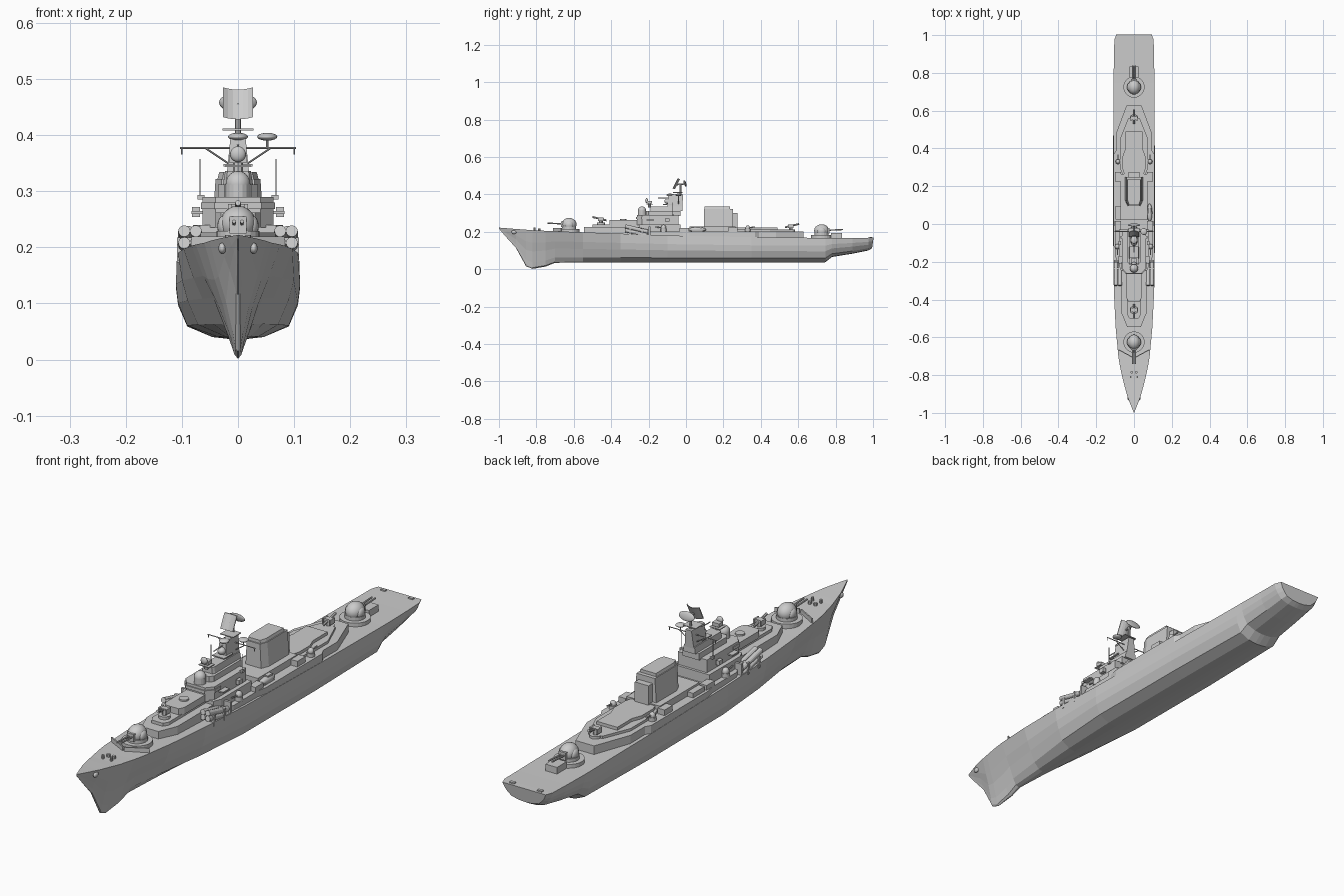
import bpy, bmesh, math
from mathutils import Vector, Matrix


def make(name, bm, smooth=False):
    bmesh.ops.recalc_face_normals(bm, faces=bm.faces)
    me = bpy.data.meshes.new(name)
    bm.to_mesh(me)
    bm.free()
    for p in me.polygons:
        p.use_smooth = smooth
    ob = bpy.data.objects.new(name, me)
    bpy.context.collection.objects.link(ob)
    return ob


def prism(name, half, z0, z1, top=1.0, shift=0.0):
    """Mirrored plan outline (x, y) extruded upward; top scales x, shift moves y."""
    pts = half + [(-x, y) for x, y in reversed(half) if x > 0]
    bm = bmesh.new()
    lo = [bm.verts.new((x, y, z0)) for x, y in pts]
    hi = [bm.verts.new((x * top, y + shift, z1)) for x, y in pts]
    n = len(pts)
    bm.faces.new(lo)
    bm.faces.new(hi)
    for i in range(n):
        bm.faces.new((lo[i], lo[(i + 1) % n], hi[(i + 1) % n], hi[i]))
    return make(name, bm)


def box(name, c, s, rx=0.0, rz=0.0):
    bm = bmesh.new()
    m = (Matrix.Translation(c) @ Matrix.Rotation(rz, 4, 'Z') @ Matrix.Rotation(rx, 4, 'X')
         @ Matrix.Diagonal((*s, 1)))
    bmesh.ops.create_cube(bm, size=1, matrix=m)
    return make(name, bm)


def rod(name, a, b, r, r2=None, n=8):
    a, b = Vector(a), Vector(b)
    d = b - a
    bm = bmesh.new()
    m = Matrix.Translation((a + b) / 2) @ d.to_track_quat('Z', 'Y').to_matrix().to_4x4()
    bmesh.ops.create_cone(bm, cap_ends=True, segments=n, radius1=r,
                          radius2=r if r2 is None else r2, depth=d.length, matrix=m)
    return make(name, bm)


def ball(name, c, s, rx=0.0):
    bm = bmesh.new()
    m = Matrix.Translation(c) @ Matrix.Rotation(rx, 4, 'X') @ Matrix.Diagonal((*s, 1))
    bmesh.ops.create_uvsphere(bm, u_segments=16, v_segments=10, radius=1, matrix=m)
    return make(name, bm, True)


# Hull: stations of y, deck half width, deck z, keel z, fullness
stations = [(-1, .001, .222, .216, 0), (-.96, .017, .219, .17, 0), (-.91, .036, .215, .115, 0),
            (-.855, .051, .211, .015, 0), (-.82, .06, .208, .002, .03), (-.75, .075, .205, .014, .12),
            (-.7, .083, .203, .034, .2), (-.55, .097, .197, .036, .42), (-.35, .107, .19, .036, .75),
            (-.1, .109, .18, .036, 1), (.35, .109, .171, .036, 1), (.745, .108, .167, .037, .9),
            (.78, .108, .167, .065, .85), (.89, .106, .167, .083, .8), (.975, .104, .168, .1, .75),
            (.995, .094, .168, .112, .7)]
levels = [(1, 1, 1), (.68, .68, 1.015), (.45, .42, .98), (.17, .18, .83), (.03, .09, .42), (0, .0, .1)]
bm = bmesh.new()
rings = []
for y, w, zd, zk, f in stations:
    half = [(w * (v + (u - v) * f), zk + (zd - zk) * t) for t, v, u in levels]
    half[-1] = (max(half[-1][0], .0005), half[-1][1])
    aft = [(1 if y > .98 else 0) * .008 * t for t, _, _ in levels]
    ring = [(x, y + a, z) for (x, z), a in zip(half, aft)]
    ring += [(-x, b, z) for x, b, z in reversed(ring)]
    rings.append([bm.verts.new(p) for p in ring])
for a, b in zip(rings, rings[1:]):
    for i in range(12):
        j = (i + 1) % 12
        bm.faces.new((a[i], a[j], b[j], b[i]))
bm.faces.new(rings[0])
bm.faces.new(rings[-1])
make("hull", bm)

# Deckhouses, bow to stern
prism("forward_deckhouse", [(.036, -.545), (.067, -.47), (.067, -.3), (.067, -.2)], .18, .226)
prism("launcher_deck", [(.024, -.5), (.036, -.48), (.036, -.24)], .22, .238)
prism("magazine", [(.03, -.41), (.04, -.39), (.04, -.25)], .235, .262)
prism("main_deckhouse", [(.078, -.22), (.1, -.17), (.1, -.02), (.108, .02), (.108, .37),
                         (.095, .39), (.095, .48), (.04, .627)], .16, .202)
prism("bridge_base", [(.068, -.25), (.08, -.22), (.08, -.03)], .185, .24)
prism("bridge", [(.04, -.262), (.063, -.235), (.063, -.04)], .235, .29)
prism("bridge_windows", [(.042, -.266), (.066, -.238), (.066, -.2)], .268, .28)
prism("upper_bridge", [(.024, -.215), (.036, -.2), (.036, -.03)], .285, .312)
prism("mast_house", [(.022, -.19), (.027, -.18), (.027, -.02)], .31, .336, .85)
prism("funnel_base", [(.072, .02), (.072, .265)], .2, .228)
prism("funnel", [(.034, .095), (.047, .125), (.047, .25)], .22, .322, .85)
prism("funnel_cap", [(.028, .1), (.037, .125), (.037, .235)], .32, .334, .9)
prism("funnel_annex", [(.03, .24), (.03, .275)], .22, .3)
prism("hangar", [(.06, .26), (.075, .3), (.075, .45), (.03, .56)], .2, .212)
prism("hangar_roof", [(.05, .26), (.06, .29), (.06, .36), (.045, .4), (.045, .49)], .21, .224)


# Twin gun mounts; d is the facing direction along y
def gun(tag, y, z, d):
    rod(tag + "_gun_ring", (0, y, z - .02), (0, y, z + .012), .056, n=24)
    rod(tag + "_gun_collar", (0, y, z + .01), (0, y, z + .025), .038, n=20)
    ball(tag + "_gun_house", (0, y, z + .036), (.033, .04, .034))
    box(tag + "_gun_mantlet", (0, y + d * .03, z + .036), (.03, .025, .03))
    for s in (-1, 1):
        rod(tag + "_barrel", (s * .007, y + d * .03, z + .038), (s * .007, y + d * .115, z + .042), .0035)
        ball(tag + "_gun_ear", (s * .025, y, z + .033), (.012, .022, .02))


gun("forward", -.625, .204, -1)
gun("aft", .725, .17, 1)
box("aft_deck_box", (0, .805, .18), (.05, .06, .026))


# Rail missile launchers
def launcher(y, z, d):
    rod("launcher_base", (0, y, z), (0, y, z + .012), .022, n=16)
    rod("launcher_post", (0, y, z), (0, y, z + .032), .01)
    box("launcher_head", (0, y, z + .032), (.034, .02, .014))
    rod("launcher_rail", (0, y + d * .045, z + .042), (0, y - d * .03, z + .024), .005)
    for s in (-1, 1):
        box("launcher_arm", (s * .015, y, z + .03), (.006, .03, .02))


launcher(-.455, .237, -1)
launcher(.56, .2, 1)

# Breakwater, launch tubes, deck fittings on both sides
for s in (-1, 1):
    box("breakwater", (s * .042, -.687, .209), (.09, .005, .02), rz=s * .5)
    for i in range(2):
        for j in range(2):
            x, z = s * (.075 + .021 * i), .223 - .021 * j
            rod("missile_tube", (x, -.325, z + .006), (x, -.205, z - .022), .0105, n=12)
    for y in (-.3, -.235):
        box("tube_cradle", (s * .086, y, .195), (.046, .01, .045))
    box("tube_screen", (s * .088, -.195, .205), (.038, .01, .045))
    rod("light_gun_base", (s * .085, .33, .2), (s * .085, .33, .216), .015, n=12)
    ball("light_gun_dome", (s * .085, .33, .22), (.012, .012, .014))
    rod("light_gun_barrel", (s * .085, .335, .222), (s * .085, .368, .226), .003)
    rod("side_gun_base", (s * .088, -.12, .2), (s * .088, -.12, .218), .015, n=12)
    ball("side_gun_dome", (s * .088, -.12, .222), (.013, .014, .016))
    rod("side_gun_barrel", (s * .088, -.13, .222), (s * .088, -.165, .226), .003)
    box("bridge_wing", (s * .07, -.19, .262), (.026, .04, .005))
    box("wing_sensor", (s * .075, -.1, .263), (.014, .022, .018))
    rod("whip_aerial", (s * .068, -.07, .285), (s * .068, -.07, .357), .0012, n=6)
    box("aerial_foot", (s * .066, -.07, .289), (.012, .012, .008))
    box("deck_locker", (s * .085, -.01, .21), (.03, .05, .022))
    box("aft_locker", (s * .085, .25, .212), (.03, .05, .024))
    rod("bollard", (s * .018, -.81, .2), (s * .018, -.81, .222), .005)
    rod("capstan", (s * .012, -.785, .2), (s * .012, -.785, .217), .007)
    ball("anchor", (s * .028, -.92, .198), (.007, .014, .01))
    box("stern_fairlead", (s * .06, .988, .17), (.02, .012, .006))
rod("hatch", (0, -.335, .258), (0, -.335, .268), .018, n=12)

# Boat on its cradle, and the matching box on the other side
ball("boat", (.083, .06, .212), (.014, .048, .013))
box("boat_cabin", (.083, .07, .224), (.016, .03, .01))
box("boat_cradle", (.083, .06, .203), (.024, .06, .008))
box("port_locker", (-.085, .06, .21), (.025, .07, .02))

# Forward dome and fire control director
rod("dome_base", (0, -.235, .285), (0, -.235, .312), .022, n=16)
ball("dome", (0, -.235, .313), (.022, .022, .023))
rod("director_post", (0, -.195, .33), (0, -.195, .352), .009)
box("director_platform", (0, -.195, .345), (.045, .035, .003))
box("director_head", (0, -.195, .357), (.03, .025, .014))
ball("director_dish", (0, -.21, .366), (.014, .008, .014))

# Mast with platforms, yard and braces
prism("mast", [(.02, -.1), (.02, -.02)], .33, .4, .65, .005)
box("mast_lower_platform", (0, -.095, .346), (.052, .055, .004))
ball("mast_lower_sensor", (0, -.1, .363), (.015, .016, .014))
box("mast_upper_platform", (0, -.045, .41), (.056, .05, .003))
ball("mast_upper_sensor", (0, -.085, .397), (.018, .02, .007))
rod("yard", (-.103, -.04, .377), (.103, -.04, .377), .0018)
rod("forward_spar", (0, -.03, .383), (0, -.15, .38), .002)
rod("side_dish_post", (.052, -.04, .377), (.052, -.04, .396), .002)
ball("side_dish", (.052, -.04, .397), (.018, .018, .007))
for s in (-1, 1):
    rod("yard_brace", (s * .057, -.04, .376), (s * .015, -.04, .348), .0018)
    rod("yard_tip", (s * .1, -.04, .365), (s * .1, -.04, .377), .0015)
rod("topmast", (0, -.03, .395), (0, -.03, .455), .005)

# Curved search radar screen and rear antenna
bm = bmesh.new()
cols = []
for i in range(7):
    u = -1 + i / 3
    yy = -.055 - .009 * u * u
    cols.append([bm.verts.new((.027 * u, yy + o, z + .004 * u * u))
                 for o, z in ((-.008, .428), (.018, .481), (.022, .481), (-.004, .428))])
for a, b in zip(cols, cols[1:]):
    for k in range(4):
        bm.faces.new((a[k], a[(k + 1) % 4], b[(k + 1) % 4], b[k]))
bm.faces.new(cols[0])
bm.faces.new(cols[-1])
make("search_radar", bm)
ball("rear_radar", (0, -.005, .458), (.034, .006, .018), .3)
rod("radar_arm", (0, -.05, .452), (0, -.005, .456), .004)
